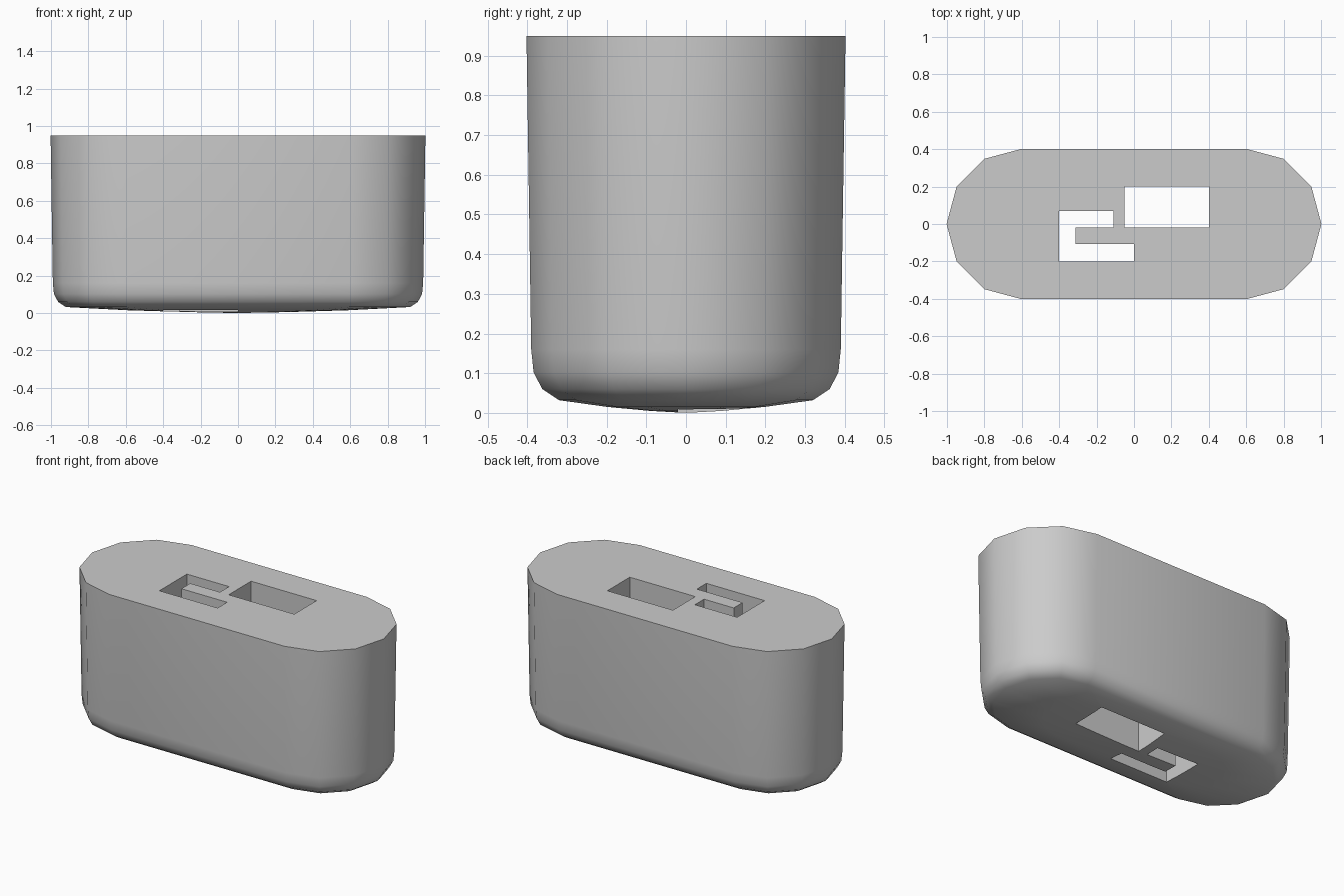
import bpy, bmesh, math

if "Cube" in bpy.data.objects:
    bpy.data.objects.remove(bpy.data.objects["Cube"])


def make_object(name, bm):
    bmesh.ops.recalc_face_normals(bm, faces=bm.faces)
    mesh = bpy.data.meshes.new(name)
    bm.to_mesh(mesh)
    bm.free()
    obj = bpy.data.objects.new(name, mesh)
    bpy.context.collection.objects.link(obj)
    return obj


def stadium(radius, scale=1.0):
    """14-sided outline: two half rounds joined by straight sides."""
    pts = []
    for side in (1, -1):
        for i in range(7):
            a = math.radians(-90 + 30 * i)
            pts.append((scale * side * (0.6 + radius * math.cos(a)),
                        scale * side * radius * math.sin(a)))
    return pts


def prism(name, pts, z0, z1):
    bm = bmesh.new()
    low = [bm.verts.new((x, y, z0)) for x, y in pts]
    high = [bm.verts.new((x, y, z1)) for x, y in pts]
    bm.faces.new(low)
    bm.faces.new(high)
    for i in range(len(pts)):
        j = (i + 1) % len(pts)
        bm.faces.new((low[i], low[j], high[j], high[i]))
    return make_object(name, bm)


# Body: slightly tapered stadium with rounded bottom edge and shallow domed base
rings = [(0.402, 1, 0.95), (0.39, 1, 0.16), (0.384, 1, 0.102),
         (0.362, 1, 0.06), (0.32, 1, 0.032), (0.30, 0.66, 0.015),
         (0.30, 0.3, 0.005)]
bm = bmesh.new()
loops = [[bm.verts.new((x, y, z)) for x, y in stadium(r, s)] for r, s, z in rings]
bm.faces.new(loops[0])
for a, b in zip(loops, loops[1:]):
    for i in range(14):
        j = (i + 1) % 14
        bm.faces.new((a[i], a[j], b[j], b[i]))
tip = bm.verts.new((0, 0, 0))
for i in range(14):
    bm.faces.new((loops[-1][i], loops[-1][(i + 1) % 14], tip))
body = make_object("body", bm)

# Through slots: a hooked one on the left, a rectangular one on the right
hook = [(-0.40, -0.20), (0.0, -0.20), (0.0, -0.107), (-0.314, -0.107),
        (-0.314, -0.02), (-0.11, -0.02), (-0.11, 0.07), (-0.40, 0.07)]
rect = [(-0.05, -0.02), (0.40, -0.02), (0.40, 0.20), (-0.05, 0.20)]
bpy.context.view_layer.objects.active = body
body.select_set(True)
for name, outline in (("hook_slot", hook), ("rectangle_slot", rect)):
    cutter = prism(name + "_cutter", outline, -0.2, 1.2)
    cutter.hide_render = True
    mod = body.modifiers.new(name, 'BOOLEAN')
    mod.operation = 'DIFFERENCE'
    mod.solver = 'EXACT'
    mod.object = cutter
    bpy.ops.object.modifier_apply(modifier=mod.name)
    bpy.data.objects.remove(cutter)

bpy.ops.object.shade_smooth_by_angle(angle=math.radians(40))
